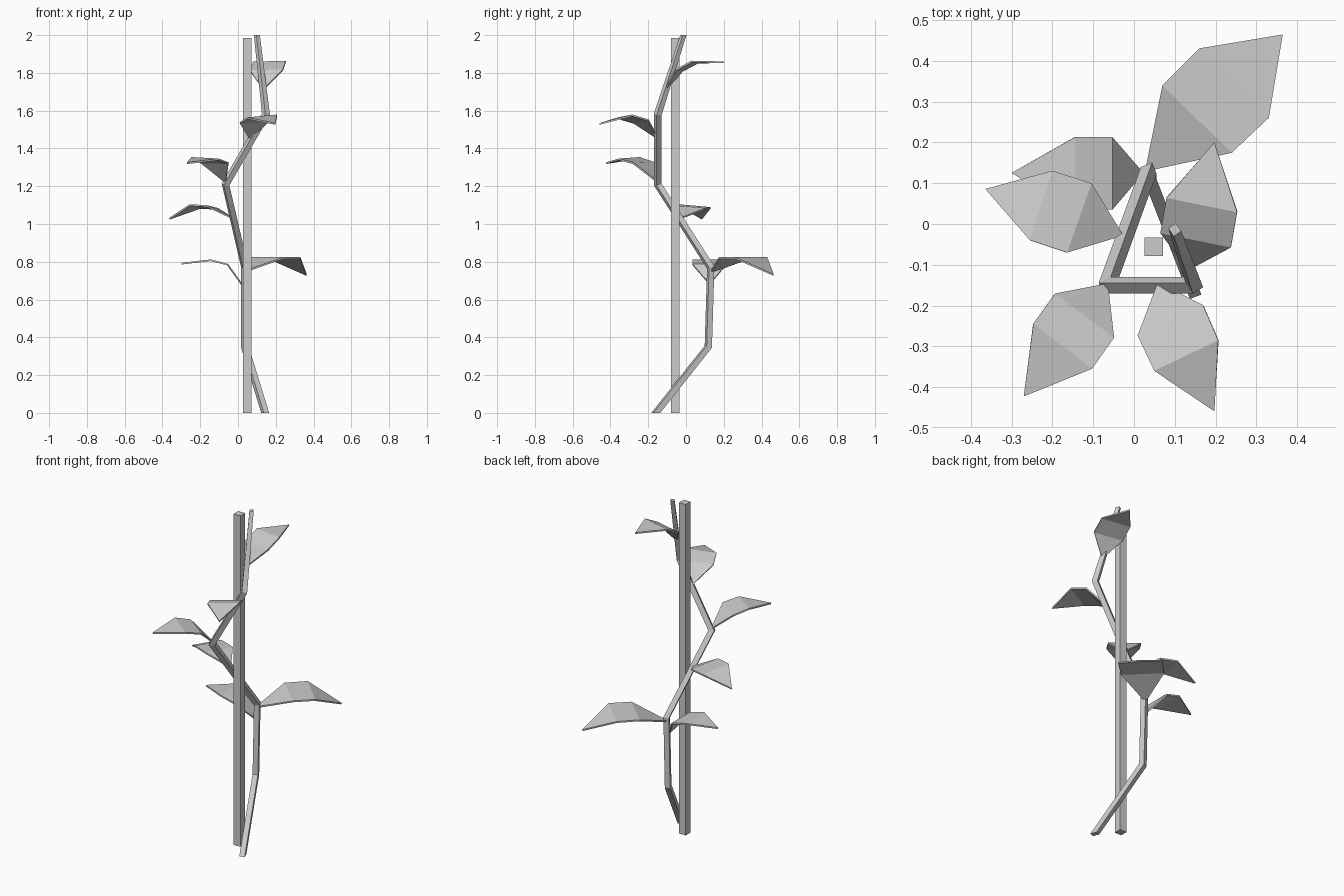
import bpy
import bmesh
from mathutils import Vector
from mathutils.geometry import intersect_line_plane

if "Cube" in bpy.data.objects:
    bpy.data.objects.remove(bpy.data.objects["Cube"])


def finish(name, bm):
    bmesh.ops.recalc_face_normals(bm, faces=bm.faces)
    mesh = bpy.data.meshes.new(name)
    bm.to_mesh(mesh)
    bm.free()
    obj = bpy.data.objects.new(name, mesh)
    bpy.context.collection.objects.link(obj)
    return obj


# Support stake
bpy.ops.mesh.primitive_cube_add(size=1, location=(0.048, -0.056, 0.9925))
stake = bpy.context.object
stake.name = "stake"
stake.scale = (0.045, 0.045, 1.985)


# Square stem swept along a bent path with mitred corners
def make_stem(name, path, size, end_scale):
    pts = [Vector(p) for p in path]
    dirs = [(b - a).normalized() for a, b in zip(pts, pts[1:])]
    up = Vector((0, 0, 1))
    normals = [up] + [(a + b).normalized() for a, b in zip(dirs, dirs[1:])] + [up]
    side = dirs[0].cross(up).normalized()
    other = side.cross(dirs[0])
    h = size / 2
    ring = [pts[0] + side * h * a + other * h * b
            for a, b in ((-1, -1), (1, -1), (1, 1), (-1, 1))]
    bm = bmesh.new()
    prev = None
    for i, (p, n) in enumerate(zip(pts, normals)):
        d = dirs[max(i - 1, 0)]
        ring = [intersect_line_plane(c, c + d, p, n) for c in ring]
        if i == len(pts) - 1:
            ring = [p + (c - p) * end_scale for c in ring]
        verts = [bm.verts.new(c) for c in ring]
        if prev:
            for k in range(4):
                m = (k + 1) % 4
                bm.faces.new((prev[k], prev[m], verts[m], verts[k]))
        else:
            bm.faces.new(verts)
        prev = verts
    bm.faces.new(prev)
    return finish(name, bm)


make_stem("stem", [(0.144, -0.16, 0), (0.036, 0.118, 0.35), (0.036, 0.131, 0.77),
                   (-0.066, -0.15, 1.21), (0.148, -0.15, 1.58), (0.1, -0.014, 2.0)],
          0.03, 0.75)


# Folded leaf: base triangle, middle quad, tip triangle
def make_leaf(name, base, left1, right1, left2, right2, tip):
    bm = bmesh.new()
    b, l1, r1, l2, r2, t = [bm.verts.new(p) for p in
                            (base, left1, right1, left2, right2, tip)]
    for face in ((b, r1, l1), (l1, r1, r2, l2), (l2, r2, t)):
        bm.faces.new(face)
    obj = finish(name, bm)
    mod = obj.modifiers.new("thickness", 'SOLIDIFY')
    mod.thickness = 0.009
    mod.offset = 0


leaves = [
    ((0.02, 0.125, 0.68), (-0.055, 0.035, 0.785), (-0.055, 0.213, 0.785),
     (-0.145, 0.035, 0.808), (-0.145, 0.213, 0.808), (-0.3, 0.125, 0.79)),
    ((0.028, 0.13, 0.745), (0.07, 0.34, 0.82), (0.24, 0.175, 0.82),
     (0.16, 0.43, 0.82), (0.33, 0.26, 0.82), (0.363, 0.463, 0.73)),
    ((-0.028, -0.028, 1.03), (-0.165, -0.07, 1.095), (-0.105, 0.1, 1.08),
     (-0.255, -0.04, 1.1), (-0.2, 0.13, 1.085), (-0.363, 0.085, 1.028)),
    ((-0.066, -0.148, 1.22), (-0.05, -0.28, 1.322), (-0.195, -0.172, 1.325),
     (-0.103, -0.355, 1.342), (-0.247, -0.245, 1.35), (-0.27, -0.422, 1.322)),
    ((0.06, -0.145, 1.45), (0.17, -0.2, 1.55), (0.01, -0.275, 1.535),
     (0.207, -0.285, 1.575), (0.05, -0.36, 1.56), (0.197, -0.458, 1.53)),
    ((0.134, -0.11, 1.71), (0.065, -0.02, 1.81), (0.238, -0.055, 1.815),
     (0.08, 0.065, 1.855), (0.253, 0.03, 1.86), (0.197, 0.2, 1.856)),
]
for i, points in enumerate(leaves, 1):
    make_leaf(f"leaf_{i}", *points)
